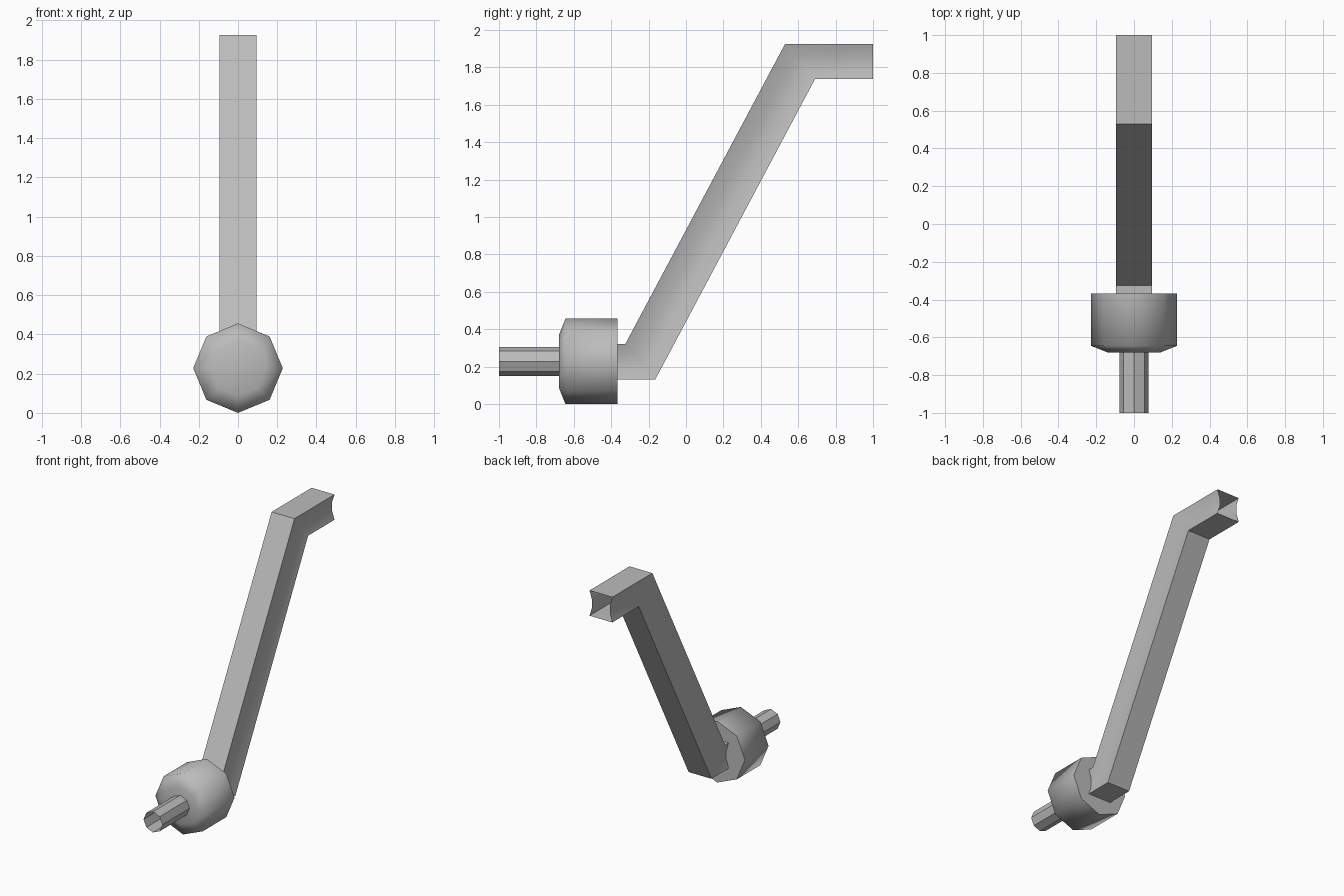
import bpy, bmesh, math
from mathutils import Vector

cube = bpy.data.objects.get("Cube")
if cube:
    bpy.data.objects.remove(cube, do_unlink=True)

AXIS_Z = 0.228

grey = bpy.data.materials.new("plain_grey")
grey.use_nodes = True
grey.diffuse_color = (0.5, 0.5, 0.5, 1)
grey.node_tree.nodes["Principled BSDF"].inputs["Base Color"].default_value = (0.5, 0.5, 0.5, 1)


def loft(name, rings, cap_start=False, cap_end=False, smooth_angle=30):
    """Skin a list of equal-sized point loops, optionally closing the ends."""
    bm = bmesh.new()
    loops = [[bm.verts.new(p) for p in ring] for ring in rings]
    n = len(loops[0])
    for a, b in zip(loops, loops[1:]):
        for i in range(n):
            j = (i + 1) % n
            bm.faces.new((a[i], a[j], b[j], b[i]))
    if cap_start:
        bm.faces.new(loops[0])
    if cap_end:
        bm.faces.new(loops[-1])
    bmesh.ops.recalc_face_normals(bm, faces=bm.faces)
    mesh = bpy.data.meshes.new(name)
    bm.to_mesh(mesh)
    bm.free()
    mesh.materials.append(grey)
    obj = bpy.data.objects.new(name, mesh)
    bpy.context.collection.objects.link(obj)
    bpy.ops.object.select_all(action='DESELECT')
    obj.select_set(True)
    bpy.context.view_layer.objects.active = obj
    bpy.ops.object.shade_smooth_by_angle(angle=math.radians(smooth_angle))
    return obj


def octagon(y, radius):
    return [Vector((radius * math.cos(i * math.pi / 4), y,
                    AXIS_Z + radius * math.sin(i * math.pi / 4))) for i in range(8)]


def arm_section(bottom, top, half=0.094, dent=0.02):
    """Square section between two (y, z) points, with slightly hollow sides."""
    side = [(half, 0), (half - dent, 1 / 3), (half - dent, 2 / 3), (half, 1)]
    outline = side + [(-x, t) for x, t in reversed(side)]
    low, high = Vector((0, *bottom)), Vector((0, *top))
    return [low.lerp(high, t) + Vector((x, 0, 0)) for x, t in outline]


# Bulb: rounded front, flat back
loft("bulb", [octagon(-0.68, 0.14), octagon(-0.645, 0.228), octagon(-0.367, 0.228)],
     cap_start=True, cap_end=True, smooth_angle=75)

# Open pin at the front
loft("front_pin", [octagon(-1, 0.077), octagon(-0.68, 0.077)])

# Cranked hollow arm, open at the far end
loft("cranked_arm", [
    arm_section((-0.367, 0.13), (-0.367, 0.32)),
    arm_section((-0.165, 0.13), (-0.325, 0.32)),
    arm_section((0.69, 1.738), (0.53, 1.926)),
    arm_section((1, 1.738), (1, 1.926)),
])
